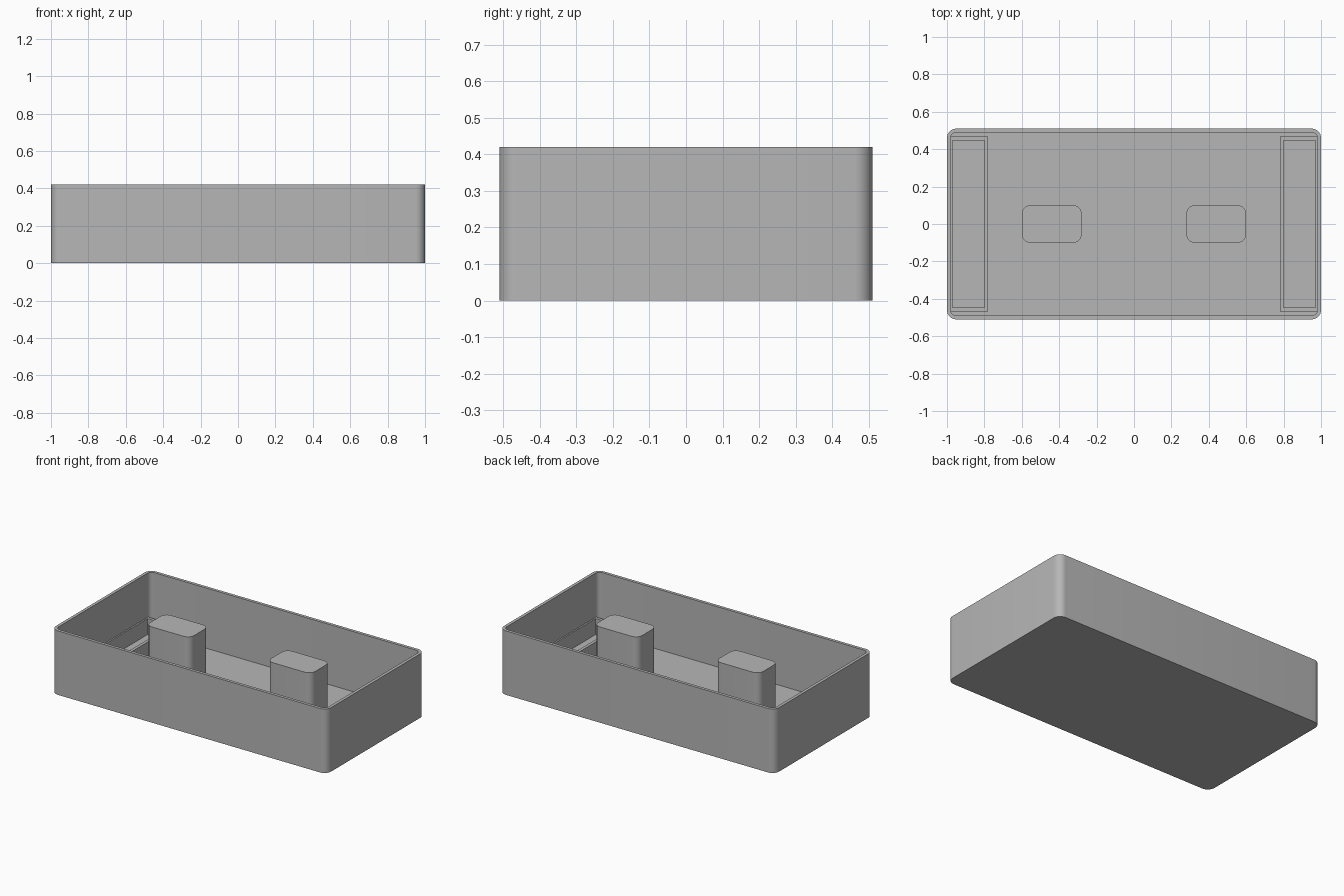
import bpy
import bmesh
from math import cos, sin, pi, radians

cube = bpy.data.objects.get("Cube")
if cube:
    bpy.data.objects.remove(cube, do_unlink=True)

grey = bpy.data.materials.new("plain grey")
grey.use_nodes = True
grey.diffuse_color = (0.47, 0.47, 0.47, 1)
grey.node_tree.nodes["Principled BSDF"].inputs["Base Color"].default_value = grey.diffuse_color


def outline(cx, half_x, half_y, radius, steps=8):
    """Counter-clockwise rounded rectangle, square when radius is 0."""
    points = []
    for corner, (sx, sy) in enumerate([(1, 1), (-1, 1), (-1, -1), (1, -1)]):
        count = steps if radius else 0
        for i in range(count + 1):
            a = (corner + i / max(count, 1)) * pi / 2
            points.append((cx + sx * (half_x - radius) + radius * cos(a),
                           sy * (half_y - radius) + radius * sin(a)))
    return points


def build(name, sections, closed=False):
    """Skin a stack of (outline, z) sections, capped or joined into a ring."""
    bm = bmesh.new()
    loops = [[bm.verts.new((x, y, z)) for x, y in pts] for pts, z in sections]
    pairs = list(zip(loops, loops[1:]))
    if closed:
        pairs.append((loops[-1], loops[0]))
    else:
        bm.faces.new(loops[0])
        bm.faces.new(loops[-1])
    for a, b in pairs:
        for i in range(len(a)):
            j = (i + 1) % len(a)
            bm.faces.new((a[i], a[j], b[j], b[i]))
    bmesh.ops.recalc_face_normals(bm, faces=bm.faces)
    mesh = bpy.data.meshes.new(name)
    bm.to_mesh(mesh)
    bm.free()
    mesh.materials.append(grey)
    obj = bpy.data.objects.new(name, mesh)
    bpy.context.collection.objects.link(obj)
    bpy.ops.object.select_all(action="DESELECT")
    obj.select_set(True)
    bpy.context.view_layer.objects.active = obj
    bpy.ops.object.shade_smooth_by_angle(angle=radians(30))
    return obj


FLOOR, TOP = 0.025, 0.42

# Open tray: outer shell folded over the rim into the inner floor
outer = outline(0, 1.0, 0.51, 0.05)
inner = outline(0, 0.98, 0.49, 0.03)
build("tray", [(outer, 0), (outer, TOP), (inner, TOP), (inner, FLOOR)])

for side, sign in (("left", 1), ("right", -1)):
    # Rounded post standing on the floor
    post = outline(sign * 0.44, 0.16, 0.10, 0.045)
    build(side + "_post", [(post, FLOOR - 0.01), (post, 0.395)])

    # Low rectangular frame against the end wall
    wide = outline(sign * 0.885, 0.105, 0.467, 0)
    narrow = outline(sign * 0.885, 0.085, 0.447, 0)
    build(side + "_end_frame",
          [(wide, FLOOR - 0.01), (wide, 0.13), (narrow, 0.13), (narrow, FLOOR - 0.01)],
          closed=True)
